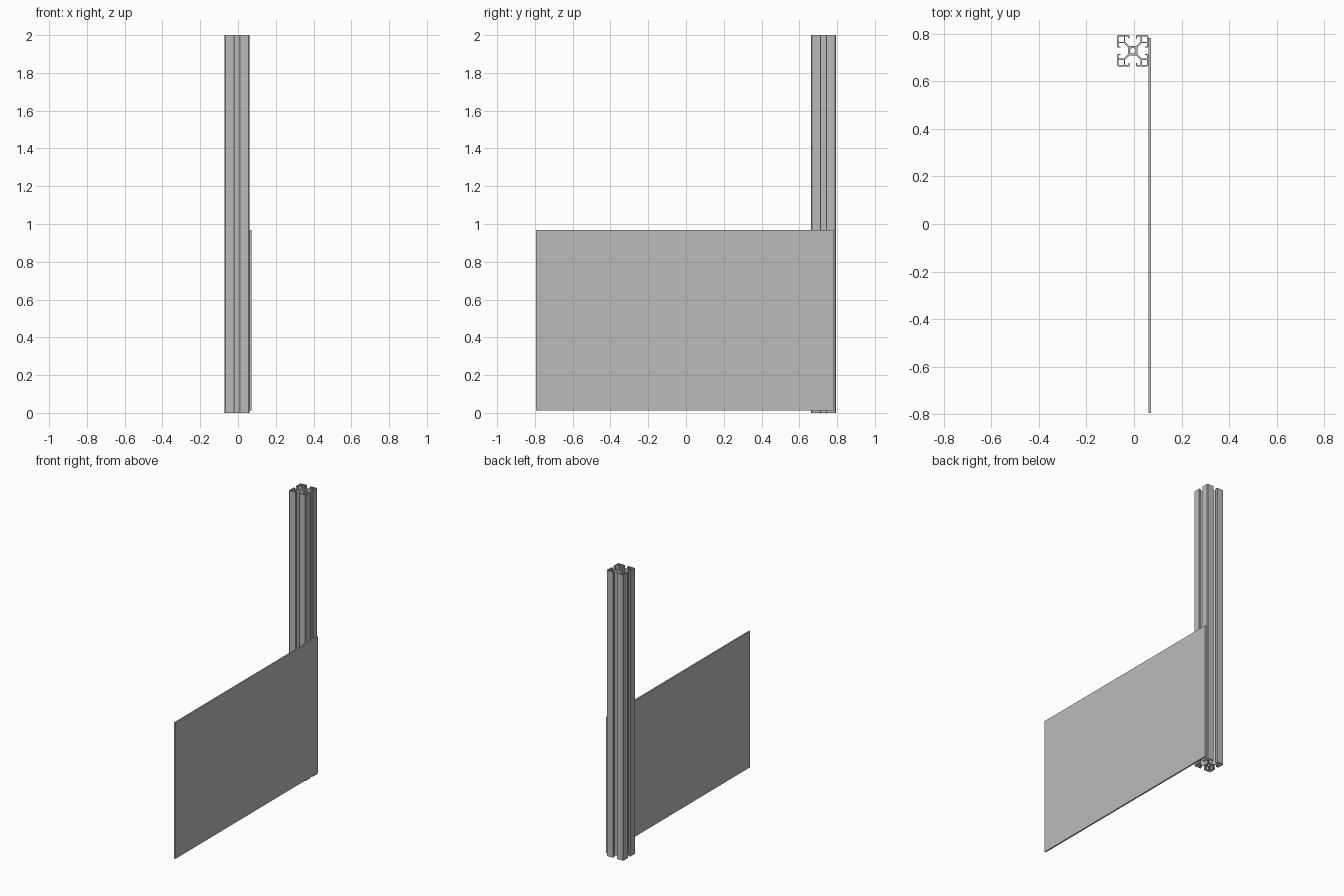
import bpy
import math

cube = bpy.data.objects.get("Cube")
if cube:
    bpy.data.objects.remove(cube, do_unlink=True)

UNIT = 0.131 / 40          # one profile step: the post is 40 steps wide
HEIGHT = 2.0
POST_X, POST_Y = -0.005, 0.7285

grey = bpy.data.materials.new("aluminium grey")
grey.use_nodes = True
grey.diffuse_color = (0.5, 0.5, 0.5, 1)
grey.node_tree.nodes["Principled BSDF"].inputs["Base Color"].default_value = (0.5, 0.5, 0.5, 1)


def add_loop(curve, points):
    """Closed straight-sided outline; inner outlines become holes."""
    spline = curve.splines.new("POLY")
    spline.points.add(len(points) - 1)
    for p, (x, y) in zip(spline.points, points):
        p.co = (x * UNIT, y * UNIT, 0, 1)
    spline.use_cyclic_u = True


def rotate(points, quarter):
    c, s = [(1, 0), (0, 1), (-1, 0), (0, -1)][quarter]
    return [(c * x - s * y, s * x + c * y) for x, y in points]


# Slotted post: an eighth of the outline, mirrored on the diagonal and turned
eighth = [(6, 4.5), (10, 8.5), (11.5, 10), (18.2, 10), (18.2, 5.5),
          (15.5, 5.5), (15.5, 4.1), (19.4, 4.1), (20, 4.7), (20, 18.8)]
quarter = eighth + [(y, x) for x, y in reversed(eighth)]
hollow = [(11.6, 11.6), (18.3, 11.6), (18.3, 18.3), (11.6, 18.3)]

profile = bpy.data.curves.new("post_profile", "CURVE")
profile.dimensions = "2D"
profile.fill_mode = "BOTH"
profile.extrude = HEIGHT / 2
add_loop(profile, [p for q in range(4) for p in rotate(quarter, q)])
for q in range(4):
    add_loop(profile, rotate(hollow, q))
add_loop(profile, [(3.6 * math.cos(math.tau * i / 24), 3.6 * math.sin(math.tau * i / 24))
                   for i in range(24)])

post = bpy.data.objects.new("slotted_post", profile)
post.location = (POST_X, POST_Y, HEIGHT / 2)
bpy.context.collection.objects.link(post)
bpy.ops.object.select_all(action="DESELECT")
post.select_set(True)
bpy.context.view_layer.objects.active = post
bpy.ops.object.convert(target="MESH")
post = bpy.context.object
post.data.materials.clear()
post.data.materials.append(grey)
bpy.ops.object.shade_smooth_by_angle(angle=math.radians(25))

# Thin panel fixed flat against the left side of the post
low, high = (0.0605, -0.794, 0.013), (0.0705, 0.783, 0.967)
bpy.ops.mesh.primitive_cube_add(size=1, location=[(a + b) / 2 for a, b in zip(low, high)])
panel = bpy.context.object
panel.name = "side_panel"
panel.scale = [b - a for a, b in zip(low, high)]
bpy.ops.object.transform_apply(location=False, rotation=False, scale=True)
panel.data.materials.append(grey)
